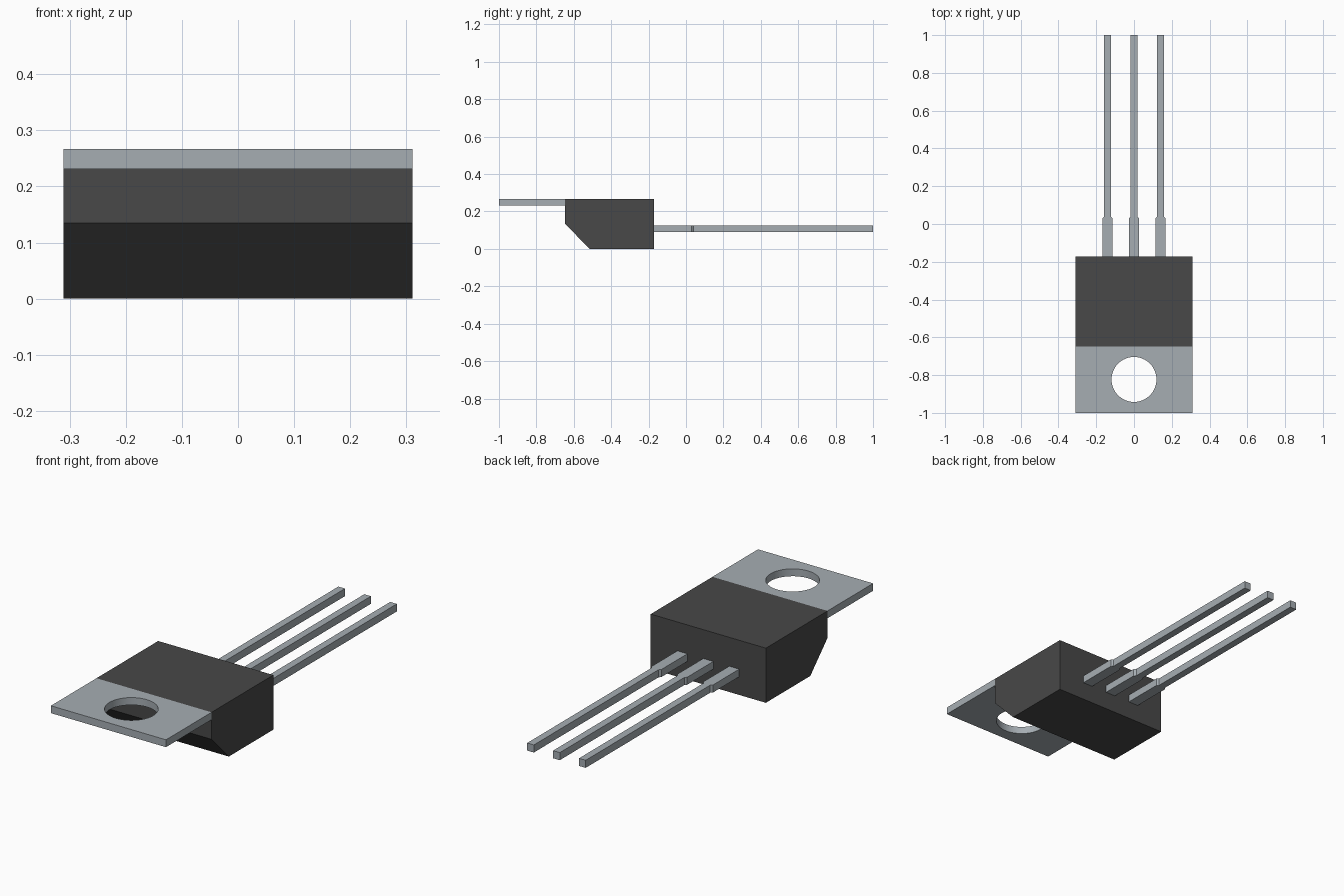
import bpy, bmesh, math
from mathutils import Vector

cube = bpy.data.objects.get("Cube")
if cube:
    bpy.data.objects.remove(cube, do_unlink=True)


def material(name, rgb, metallic=0.0):
    mat = bpy.data.materials.new(name)
    mat.use_nodes = True
    mat.diffuse_color = (*rgb, 1)
    mat.node_tree.nodes["Principled BSDF"].inputs["Base Color"].default_value = (*rgb, 1)
    return mat


black_plastic = material("black plastic", (0.065, 0.065, 0.065))
grey_metal = material("grey metal", (0.38, 0.42, 0.45))


def prism(name, loops, offset, mat):
    """Fill closed outlines (inner ones become holes) and extrude by offset."""
    bm = bmesh.new()
    edges = []
    for loop in loops:
        verts = [bm.verts.new(p) for p in loop]
        edges += [bm.edges.new((verts[i - 1], verts[i])) for i in range(len(verts))]
    bmesh.ops.triangle_fill(bm, edges=edges, use_beauty=True)
    ext = bmesh.ops.extrude_face_region(bm, geom=bm.faces[:], use_keep_orig=True)
    moved = [v for v in ext["geom"] if isinstance(v, bmesh.types.BMVert)]
    bmesh.ops.translate(bm, verts=moved, vec=Vector(offset))
    bmesh.ops.recalc_face_normals(bm, faces=bm.faces[:])
    # Merge the flat triangles of simple outlines back into single faces
    if len(loops) == 1:
        bmesh.ops.dissolve_limit(bm, angle_limit=0.01, verts=bm.verts[:], edges=bm.edges[:])
    mesh = bpy.data.meshes.new(name)
    bm.to_mesh(mesh)
    bm.free()
    mesh.materials.append(mat)
    obj = bpy.data.objects.new(name, mesh)
    bpy.context.collection.objects.link(obj)
    return obj


HALF_W, TOP = 0.311, 0.267
BODY_FRONT, BODY_BACK = -0.648, -0.172

# Plastic body: side profile with a chamfered lower front edge
profile = [(BODY_FRONT, TOP), (BODY_FRONT, 0.135), (-0.515, 0), (BODY_BACK, 0), (BODY_BACK, TOP)]
prism("body", [[(-HALF_W, y, z) for y, z in profile]], (2 * HALF_W, 0, 0), black_plastic)

# Metal mounting tab with a round hole
TAB_Z = 0.231
outline = [(-HALF_W, -1, TAB_Z), (HALF_W, -1, TAB_Z),
           (HALF_W, BODY_FRONT, TAB_Z), (-HALF_W, BODY_FRONT, TAB_Z)]
hole = [(0.119 * math.cos(a), -0.823 + 0.119 * math.sin(a), TAB_Z)
        for a in (math.tau * i / 48 for i in range(48))]
tab = prism("mounting_tab", [outline, hole], (0, 0, TOP - TAB_Z), grey_metal)
bpy.ops.object.select_all(action="DESELECT")
tab.select_set(True)
bpy.context.view_layer.objects.active = tab
bpy.ops.object.shade_smooth_by_angle(angle=math.radians(30))

# Three leads, each with a wide root that steps down to a thin pin
half_lead = [(0.027, BODY_BACK - 0.02), (0.027, 0.029), (0.018, 0.039), (0.018, 1.0)]
for name, x in (("right_lead", -0.14), ("middle_lead", 0), ("left_lead", 0.14)):
    path = [(x + w, y, 0.089) for w, y in half_lead]
    path += [(x - w, y, 0.089) for w, y in reversed(half_lead)]
    prism(name, [path], (0, 0, 0.037), grey_metal)
